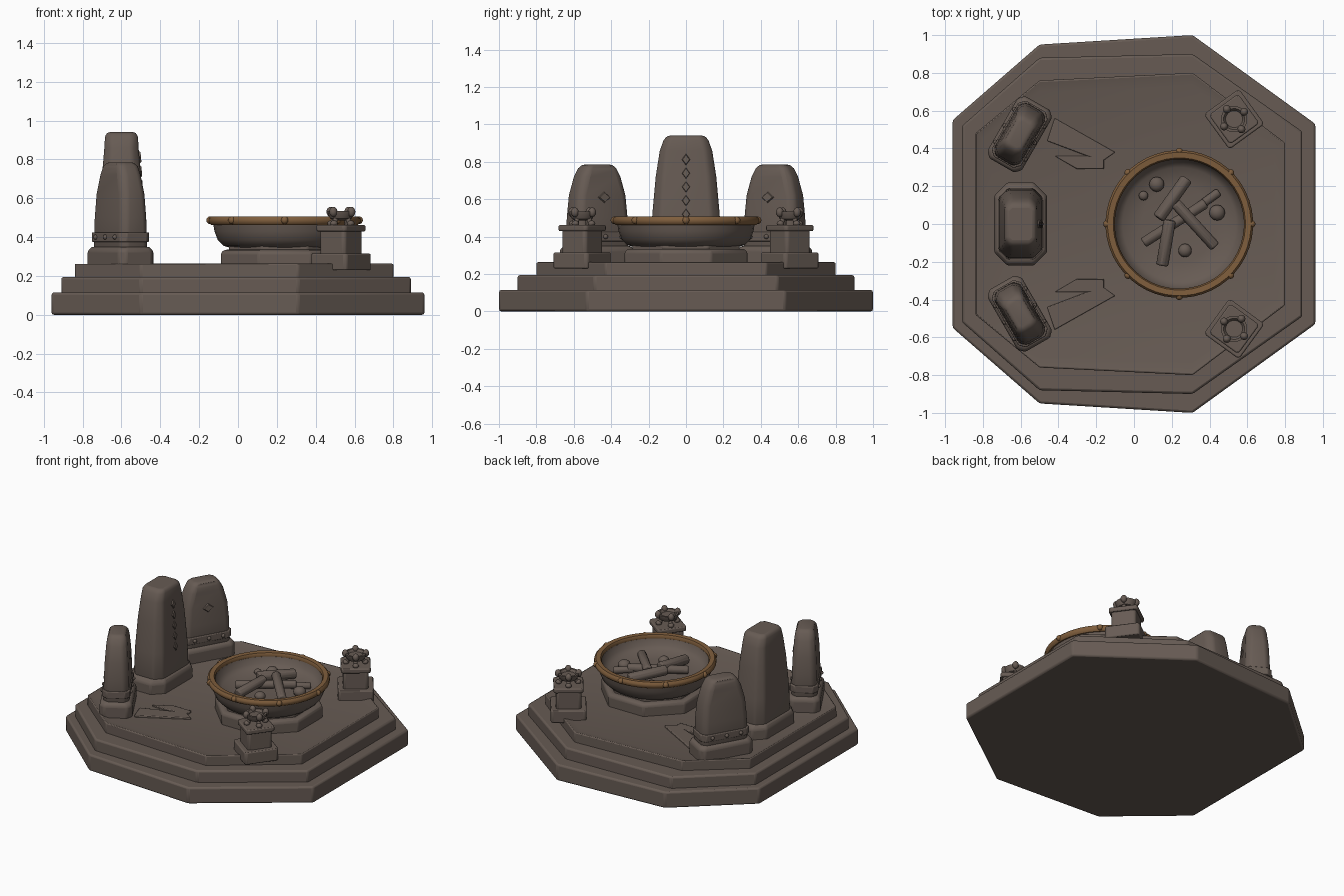
import bpy, bmesh, math
from mathutils import Vector, Matrix

cube = bpy.data.objects.get("Cube")
if cube:
    bpy.data.objects.remove(cube)


def material(name, rgb):
    m = bpy.data.materials.new(name)
    m.use_nodes = True
    m.diffuse_color = (*rgb, 1)
    m.node_tree.nodes["Principled BSDF"].inputs["Base Color"].default_value = (*rgb, 1)
    return m


STONE = material("grey brown stone", (0.135, 0.105, 0.088))
BRONZE = material("bronze rim", (0.21, 0.11, 0.045))
FLOOR = 0.25


def finish(name, bm, mat=STONE, loc=(0, 0, 0), rot=0, bevel=0.0, angle=35):
    bmesh.ops.recalc_face_normals(bm, faces=bm.faces)
    me = bpy.data.meshes.new(name)
    bm.to_mesh(me)
    bm.free()
    me.materials.append(mat)
    ob = bpy.data.objects.new(name, me)
    bpy.context.collection.objects.link(ob)
    ob.location = loc
    ob.rotation_euler.z = rot
    if bevel:
        mod = ob.modifiers.new("worn edges", "BEVEL")
        mod.width, mod.segments, mod.limit_method = bevel, 2, "ANGLE"
    bpy.ops.object.select_all(action="DESELECT")
    ob.select_set(True)
    bpy.context.view_layer.objects.active = ob
    bpy.ops.object.shade_smooth_by_angle(angle=math.radians(angle))
    return ob


def loft(name, rings, **kw):
    """Join rings of points into a closed solid."""
    bm = bmesh.new()
    loops = [[bm.verts.new(p) for p in ring] for ring in rings]
    n = len(loops[0])
    for a, b in zip(loops, loops[1:]):
        for i in range(n):
            bm.faces.new((a[i], a[(i + 1) % n], b[(i + 1) % n], b[i]))
    bm.faces.new(loops[0])
    bm.faces.new(loops[-1])
    return finish(name, bm, **kw)


def cut_box(z, hx, hy, c, shift=0):
    """Rectangle ring with cut corners."""
    pts = [(hx, hy - c), (hx - c, hy), (c - hx, hy), (-hx, hy - c)]
    pts += [(-x, -y) for x, y in pts]
    return [(x + shift, y, z) for x, y in pts]


def circle(z, r, n):
    return [(r * math.cos(math.tau * (i + 0.5) / n), r * math.sin(math.tau * (i + 0.5) / n), z) for i in range(n)]


def lathe(name, profile, n=48, **kw):
    return loft(name, [circle(z, r, n) for r, z in profile], **kw)


def ball(name, loc, size, **kw):
    bm = bmesh.new()
    bmesh.ops.create_uvsphere(bm, u_segments=12, v_segments=8, radius=1)
    bmesh.ops.scale(bm, vec=size, verts=bm.verts)
    return finish(name, bm, loc=loc, angle=60, **kw)


def rod(name, a, b, radius, n=7):
    a, b = Vector(a), Vector(b)
    turn = (b - a).to_track_quat("Z", "Y").to_matrix()
    rings = [[a + turn @ Vector(p) for p in circle(z, radius, n)] for z in (0, (b - a).length)]
    return loft(name, rings, bevel=0.01)


# Stepped platform: irregular octagon tiers, the top one with a sunken floor
def octagon(z, left, right, ly, my, fy, ry):
    half = [(right, ry), (0.31, fy), (-0.5, my), (left, ly)]
    return [(x, y, z) for x, y in half] + [(x, -y, z) for x, y in reversed(half)]


tiers = [("lower_step", 0, 0.115, (-0.96, 0.96, 0.55, 0.95, 1.0, 0.53)),
         ("middle_step", 0.10, 0.195, (-0.91, 0.89, 0.52, 0.88, 0.90, 0.49))]
for name, z0, z1, shape in tiers:
    loft(name, [octagon(z0, *shape), octagon(z1, *shape)], bevel=0.012)
top = (-0.84, 0.80, 0.48, 0.76, 0.80, 0.43)
inner = (-0.80, 0.74, 0.45, 0.70, 0.73, 0.40)
loft("upper_step", [octagon(0.18, *top), octagon(0.265, *top), octagon(FLOOR, *inner)], bevel=0.008)

# Broken paving slabs leading from the outer stones to the bowl
for side in (-1, 1):
    for name, pts in (("long_slab", [(-0.42, 0.56), (-0.10, 0.38), (-0.17, 0.33), (-0.46, 0.44)]),
                      ("short_slab", [(-0.42, 0.36), (-0.16, 0.36), (-0.16, 0.29), (-0.30, 0.29)])):
        loft(name, [[(x, side * y, z) for x, y in pts] for z in (FLOOR - 0.02, FLOOR + 0.013)], bevel=0.005)

# Fire bowl on an eight-sided foot
BX = 0.24
lathe("bowl_foot", [(0.355, FLOOR - 0.02), (0.355, 0.32), (0.335, 0.335)], n=8, loc=(BX, 0, 0), bevel=0.01)
lathe("bowl_collar", [(0.31, 0.32), (0.31, 0.37)], n=8, loc=(BX, 0, 0), bevel=0.008)
lathe("fire_bowl", [(0.28, 0.345), (0.315, 0.355), (0.345, 0.385), (0.362, 0.43), (0.37, 0.48),
                    (0.345, 0.48), (0.33, 0.44), (0.30, 0.415), (0.20, 0.40)], loc=(BX, 0, 0), angle=50)
bm = bmesh.new()
section = [(0.350, 0.468), (0.378, 0.463), (0.391, 0.475), (0.391, 0.495), (0.38, 0.507), (0.350, 0.505), (0.342, 0.49)]
verts = [[bm.verts.new(p) for p in circle(z, r, 48)] for r, z in section]
for a, b in zip(verts, verts[1:] + verts[:1]):
    for i in range(48):
        bm.faces.new((a[i], a[(i + 1) % 48], b[(i + 1) % 48], b[i]))
finish("bowl_rim", bm, mat=BRONZE, loc=(BX, 0, 0), angle=50)
for i in range(8):
    a = math.tau * i / 8
    ball("rim_stud", (BX + 0.383 * math.cos(a), 0.383 * math.sin(a), 0.487), (0.02, 0.02, 0.02), mat=BRONZE)

# Logs and coals in the bowl
logs = [((0.28, 0.24), (0.13, 0.03), 0.44, 0.46, 0.036), ((0.22, 0.11), (0.43, -0.12), 0.465, 0.435, 0.032),
        ((0.19, 0.02), (0.15, -0.22), 0.46, 0.435, 0.035), ((0.38, 0.11), (0.05, -0.10), 0.44, 0.43, 0.03),
        ((0.45, 0.17), (0.34, 0.09), 0.425, 0.43, 0.025)]
for a, b, za, zb, r in logs:
    rod("log", (*a, za), (*b, zb), r)
for x, y, r in ((0.12, 0.21, 0.04), (0.44, 0.06, 0.042), (0.27, -0.14, 0.036), (0.05, 0.15, 0.025)):
    ball("coal", (x, y, 0.425), (r, r, r * 0.8))


# Standing stones
def plate(name, place, x, y, z, w, h, slope=0):
    """Thin diamond mark on the inner face of a stone."""
    pts = [(0, -h), (w, 0), (0, h), (-w, 0)]
    rings = [[place @ Vector((x + d - slope * q, y + p * s, z + q * s)) for p, q in pts]
             for d, s in ((-0.01, 1), (0.006, 0.7))]
    loft(name, rings)


def stone(name, x, y, rot, plinth, body):
    loft(name + "_plinth", [cut_box(*r) for r in plinth], loc=(x, y, 0), rot=rot, bevel=0.01)
    loft(name, [cut_box(*r) for r in body], loc=(x, y, 0), rot=rot, bevel=0.014, angle=45)
    return Matrix.Translation((x, y, 0)) @ Matrix.Rotation(rot, 4, "Z")


place = stone("tall_stone", -0.60, 0, 0,
              [(FLOOR - 0.02, 0.14, 0.22, 0.07), (0.32, 0.14, 0.22, 0.07), (0.345, 0.125, 0.20, 0.06)],
              [(0.33, 0.118, 0.19, 0.05), (0.52, 0.112, 0.18, 0.045), (0.72, 0.10, 0.162, 0.04),
               (0.86, 0.088, 0.14, 0.035), (0.915, 0.085, 0.12, 0.03), (0.94, 0.075, 0.10, 0.025)])
for i in range(5):
    z = 0.52 + 0.073 * i
    plate("tall_stone_mark", place, 0.112 - (z - 0.52) * 0.06, 0, z, 0.026, 0.036, 0.06)

for side in (-1, 1):
    place = stone("side_stone", -0.605, side * 0.475, -side * math.radians(30),
                  [(FLOOR - 0.02, 0.105, 0.19, 0.03), (0.33, 0.105, 0.19, 0.03), (0.35, 0.09, 0.175, 0.03)],
                  [(0.34, 0.084, 0.165, 0.03), (0.5, 0.08, 0.162, 0.03), (0.62, 0.075, 0.152, 0.03),
                   (0.72, 0.068, 0.125, 0.03), (0.765, 0.062, 0.10, 0.025), (0.785, 0.045, 0.08, 0.02)])
    plate("side_stone_mark", place, 0.077, 0, 0.61, 0.045, 0.035, 0.06)
    # Studded band round the foot of the stone
    loft("stone_band", [cut_box(z, 0.09, 0.171, 0.03) for z in (0.375, 0.425)],
         loc=place.translation, rot=-side * math.radians(30), bevel=0.006)
    for face in (-1, 1):
        for k in (-1, 0, 1):
            ball("band_stud", place @ Vector((face * 0.09, k * 0.1, 0.40)), (0.013, 0.013, 0.013))

    # Square posts carrying small clawed braziers
    px, py, turn = 0.53, side * 0.555, side * math.radians(36)
    for name, z0, z1, h in (("post_base", FLOOR - 0.02, 0.315, 0.115), ("post", 0.30, 0.44, 0.082),
                            ("post_cap", 0.43, 0.462, 0.096)):
        loft(name, [cut_box(z, h, h, 0.012) for z in (z0, z1)], loc=(px, py, 0), rot=turn, bevel=0.007)
    lathe("brazier_cup", [(0.03, 0.485), (0.055, 0.495), (0.068, 0.52), (0.07, 0.535), (0.056, 0.535), (0.045, 0.52)],
          n=20, loc=(px, py, 0))
    for i in range(4):
        a = turn + math.tau * i / 4
        d = Vector((math.cos(a), math.sin(a), 0))
        base = Vector((px, py, 0))
        rod("brazier_leg", base + d * 0.062 + Vector((0, 0, 0.455)), base + d * 0.04 + Vector((0, 0, 0.505)), 0.014)
        ball("brazier_foot", base + d * 0.062 + Vector((0, 0, 0.47)), (0.02, 0.02, 0.016))
        ball("brazier_claw", base + d * 0.066 + Vector((0, 0, 0.53)), (0.021, 0.021, 0.026))
